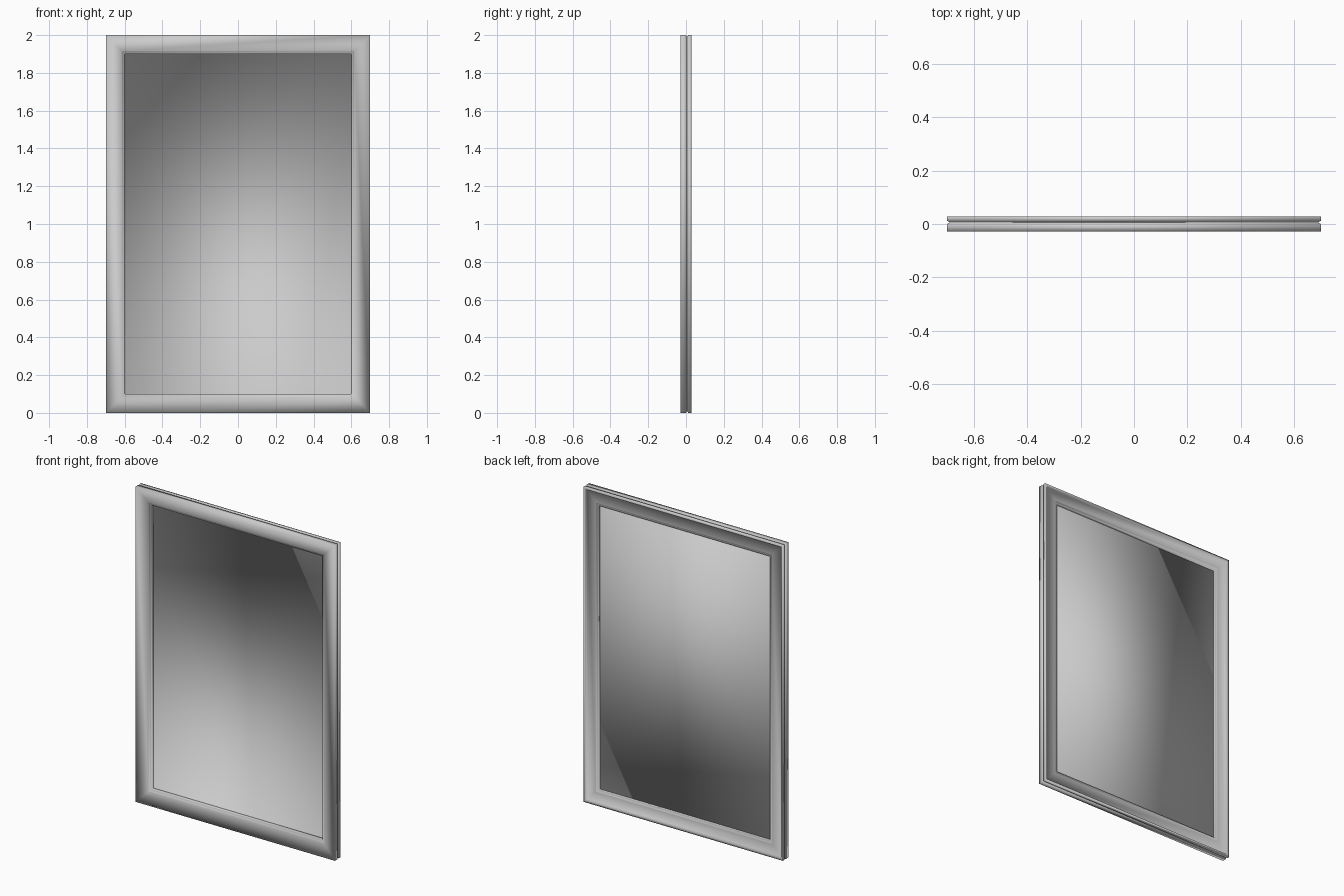
import bpy, bmesh

if "Cube" in bpy.data.objects:
    bpy.data.objects.remove(bpy.data.objects["Cube"])

W, H = 0.70, 2.0

def finish(bm, name):
    """Turn a bmesh into a smooth-shaded object."""
    me = bpy.data.meshes.new(name)
    bm.to_mesh(me)
    bm.free()
    me.shade_smooth()
    ob = bpy.data.objects.new(name, me)
    bpy.context.collection.objects.link(ob)
    return ob

def swept_frame(name, profile):
    """Sweep a closed (inset, y) profile around the mitred rectangle."""
    bm = bmesh.new()
    rings = []
    for sx, top in ((-1, 0), (1, 0), (1, 1), (-1, 1)):
        rings.append([bm.verts.new((sx * (W - d), y, H - d if top else d))
                      for d, y in profile])
    n = len(profile)
    for i in range(4):
        a, b = rings[i], rings[(i + 1) % 4]
        for j in range(n):
            k = (j + 1) % n
            bm.faces.new((a[j], a[k], b[k], b[j]))
    bmesh.ops.recalc_face_normals(bm, faces=bm.faces)
    return finish(bm, name)

# Moulded frame: front dished towards an inner bead, raised rim behind,
# groove around the outer edge
swept_frame("window_frame", [
    (0.0, -0.028), (0.084, -0.018), (0.087, -0.013), (0.098, -0.011),
    (0.101, -0.004), (0.101, 0.014), (0.098, 0.018), (0.085, 0.018),
    (0.082, 0.022), (0.018, 0.016), (0.014, 0.028), (0.0, 0.028),
    (0.0, 0.012), (0.008, 0.008), (0.008, 0.004), (0.0, 0.0),
])

# Glass pane: shallow tray, open towards the front
bm = bmesh.new()
bmesh.ops.create_cube(bm, size=1)
for v in bm.verts:
    v.co = (v.co.x * 1.20, 0.003 + v.co.y * 0.010, 1 + v.co.z * 1.80)
front = [f for f in bm.faces if f.calc_center_median().y < 0]
bmesh.ops.delete(bm, geom=front, context='FACES_ONLY')
finish(bm, "glass_pane")
